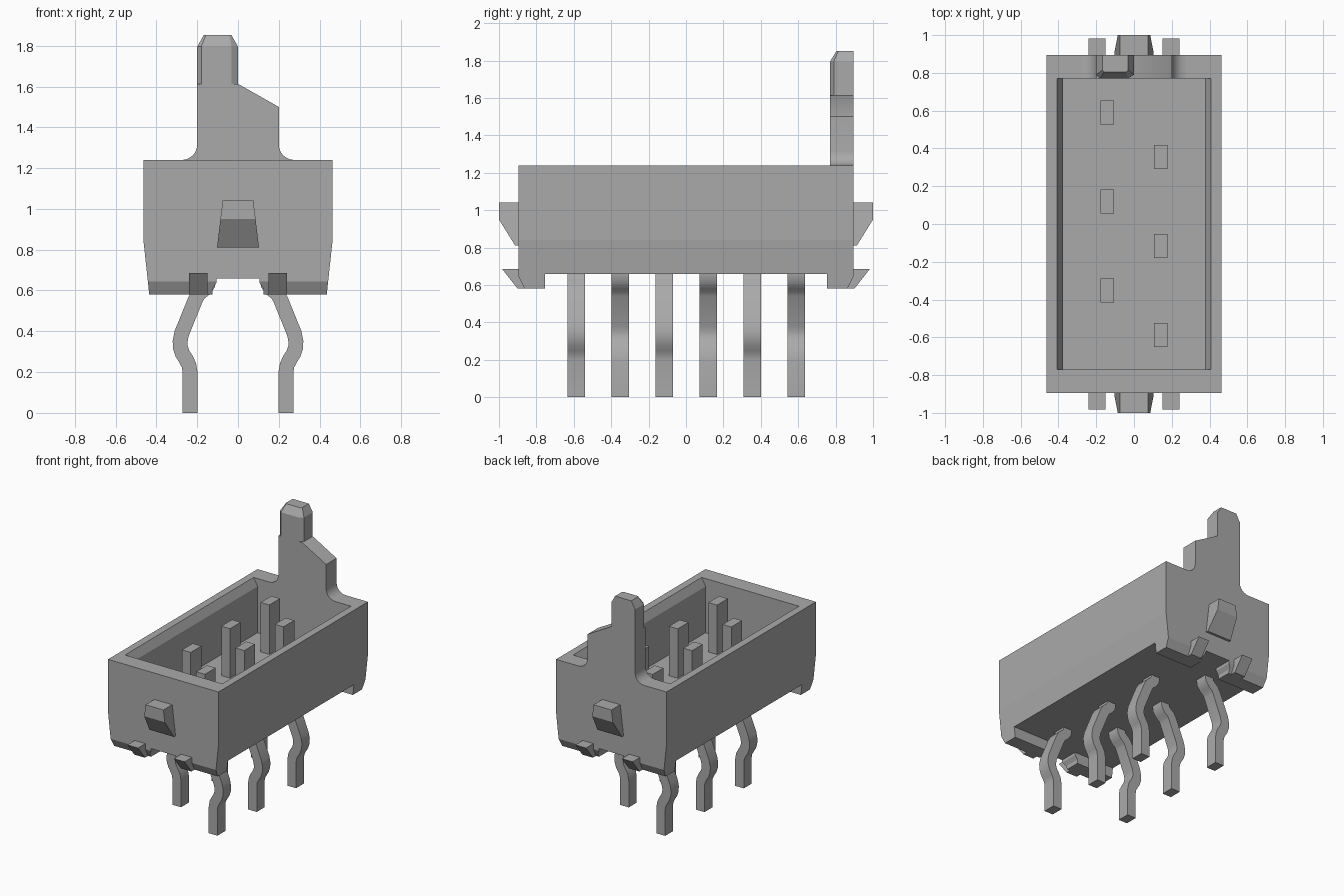
import bpy, bmesh, math
from mathutils import Vector

cube = bpy.data.objects.get("Cube")
if cube:
    bpy.data.objects.remove(cube, do_unlink=True)

grey = bpy.data.materials.new("plain_grey")
grey.use_nodes = True
grey.diffuse_color = (0.4, 0.4, 0.4, 1)
grey.node_tree.nodes["Principled BSDF"].inputs["Base Color"].default_value = (0.4, 0.4, 0.4, 1)


def loft(name, rings, smooth=False):
    """Closed solid through rings of equal point count."""
    bm = bmesh.new()
    vs = [[bm.verts.new(p) for p in ring] for ring in rings]
    n = len(vs[0])
    for a, b in zip(vs, vs[1:]):
        for i in range(n):
            j = (i + 1) % n
            bm.faces.new((a[i], a[j], b[j], b[i]))
    bm.faces.new(vs[0][::-1])
    bm.faces.new(vs[-1])
    bmesh.ops.recalc_face_normals(bm, faces=bm.faces)
    mesh = bpy.data.meshes.new(name)
    bm.to_mesh(mesh)
    bm.free()
    mesh.materials.append(grey)
    ob = bpy.data.objects.new(name, mesh)
    bpy.context.collection.objects.link(ob)
    if smooth:
        bpy.ops.object.select_all(action='DESELECT')
        ob.select_set(True)
        bpy.context.view_layer.objects.active = ob
        bpy.ops.object.shade_smooth_by_angle(angle=math.radians(35))
    return ob


def prism_y(name, pts, a, b, smooth=False):
    return loft(name, [[(x, y, z) for x, z in pts] for y in (a, b)], smooth)


def prism_x(name, pts, a, b):
    return loft(name, [[(x, y, z) for y, z in pts] for x in (a, b)])


def mirrored(half):
    return half + [(-x, z) for x, z in reversed(half)]


def cut(target, cutter):
    cutter.hide_render = True
    mod = target.modifiers.new("cut", 'BOOLEAN')
    mod.operation = 'DIFFERENCE'
    mod.solver = 'EXACT'
    mod.object = cutter
    bpy.ops.object.select_all(action='DESELECT')
    target.select_set(True)
    bpy.context.view_layer.objects.active = target
    bpy.ops.object.modifier_apply(modifier=mod.name)
    bpy.data.objects.remove(cutter, do_unlink=True)


END = 0.895    # half length of the housing
TOP = 1.24     # rim height

# Housing: tapered box, hollowed from above and relieved underneath
housing = prism_y("housing", mirrored([(0.435, 0.58), (0.463, 0.84), (0.463, TOP)]), -END, END)
cut(housing, prism_y("cavity", mirrored(
    [(0.375, 0.83), (0.375, 1.18), (0.408, TOP), (0.408, 1.4)]), -0.77, 0.77))
cut(housing, prism_x("underside_slot", [(-0.755, 0.4), (0.755, 0.4), (0.755, 0.66), (-0.755, 0.66)], -1, 1))
cut(housing, prism_y("foot_gap", mirrored(
    [(0.125, 0.4), (0.125, 0.61), (0.105, 0.64), (0.105, 0.66)]), -1.2, 1.2))
for s in (-1, 1):
    cut(housing, prism_x("foot_chamfer", [
        (s * 0.863, 0.58), (s * END, 0.643), (s * 1.1, 0.643), (s * 1.1, 0.5), (s * 0.863, 0.5)], -1, 1))

# Key tower on the back wall, with fillets at its base
R = 0.075
arc = [(0.2 + R - R * math.cos(t), TOP + R - R * math.sin(t))
       for t in [math.radians(15 * i) for i in range(7)]]
right_side = arc[::-1]
left_side = [(-x, z) for x, z in arc]
prism_y("key_tower", right_side + [(0.2, 1.5), (0, 1.613), (-0.2, 1.613)] + left_side,
        0.77, END, smooth=True)


# Peg on top of the tower, chamfered at the front corners and tip
def peg_ring(x0, x1, y0, z, c0, c1, d):
    return [(x0 + c0, y0, z), (x1 - c1, y0, z), (x1, y0 + d, z),
            (x1, END, z), (x0, END, z), (x0, y0 + d, z)]


loft("tower_peg", [peg_ring(-0.2, 0, 0.77, 1.613, 0.02, 0.032, 0.02),
                   peg_ring(-0.2, 0, 0.77, 1.795, 0.02, 0.032, 0.02),
                   peg_ring(-0.168, -0.032, 0.805, 1.852, 0.01, 0.01, 0.01)])

for s, end in ((-1, "front"), (1, "back")):
    # Wedge-shaped latch, narrower at the top
    outline = [(0.88, 0.81, 0.103), (0.913, 0.81, 0.103), (1.0, 0.95, 0.086),
               (1.0, 1.04, 0.075), (0.88, 1.04, 0.075)]
    loft(end + "_latch", [[(k * w, s * y, z) for y, z, w in outline] for k in (-1, 1)])
    # Small hooks on the feet
    for k, side in ((-1, "right"), (1, "left")):
        hook = [(0.84, 0.58), (0.9, 0.58), (0.983, 0.685), (0.84, 0.685)]
        prism_x(f"{end}_{side}_hook", [(s * y, z) for y, z in hook], k * 0.15, k * 0.24)

# Pins: bent tails below, straight wider blades inside the cavity
HALF = 0.0365
path = [Vector(p) for p in (
    (0.235, 0), (0.235, 0.2), (0.241, 0.235), (0.256, 0.265), (0.272, 0.29), (0.282, 0.32),
    (0.284, 0.35), (0.276, 0.39), (0.209, 0.555), (0.192, 0.585), (0.165, 0.606),
    (0.147, 0.63), (0.142, 0.66), (0.142, 0.7))]


def ribbon(points, half):
    left, right = [], []
    for i, p in enumerate(points):
        t = (points[min(i + 1, len(points) - 1)] - points[max(i - 1, 0)]).normalized()
        n = Vector((-t.y, t.x)) * half
        left.append(p + n)
        right.append(p - n)
    return left + right[::-1]


tail = ribbon(path, HALF)
for s, side, first in ((1, "left", -0.587), (-1, "right", -0.352)):
    for i in range(3):
        y = first + 0.471 * i
        prism_y(f"{side}_pin_tail_{i + 1}", [(s * p.x, p.y) for p in tail],
                y - 0.047, y + 0.047, smooth=True)
        x = s * 0.142
        prism_y(f"{side}_pin_blade_{i + 1}", [
            (x - HALF, 0.7), (x + HALF, 0.7), (x + HALF, 1.205), (x - HALF, 1.205)],
            y - 0.064, y + 0.064)
